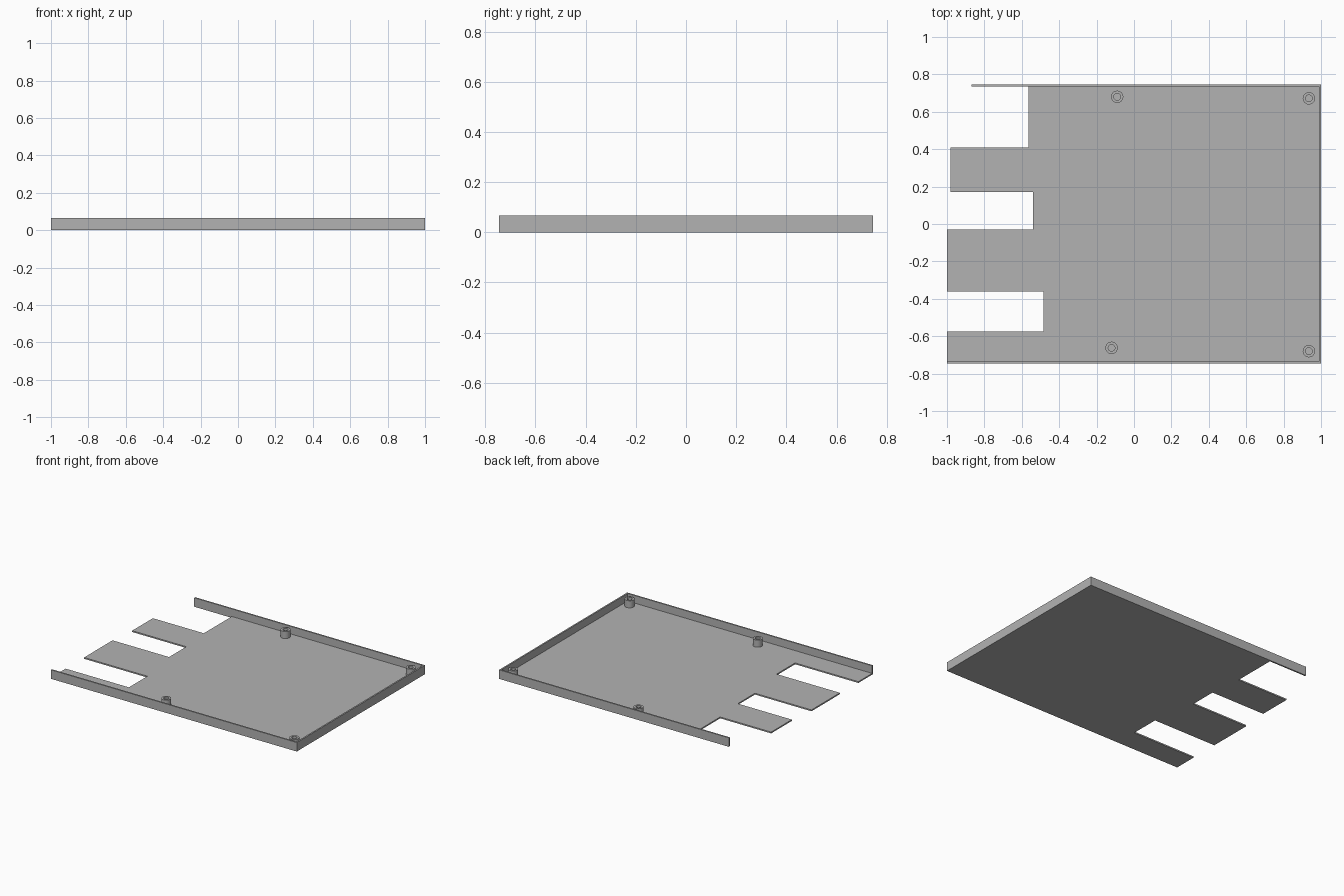
import bpy, bmesh
from math import tau, cos, sin

cube = bpy.data.objects.get("Cube")
if cube:
    bpy.data.objects.remove(cube, do_unlink=True)

grey = bpy.data.materials.new("mid grey")
grey.use_nodes = True
grey.diffuse_color = (0.45, 0.45, 0.45, 1)
grey.node_tree.nodes["Principled BSDF"].inputs["Base Color"].default_value = grey.diffuse_color

HEIGHT, FLOOR, WALL, EDGE = 0.066, 0.01, 0.011, 0.745


def finish(name, bm):
    bmesh.ops.recalc_face_normals(bm, faces=bm.faces)
    mesh = bpy.data.meshes.new(name)
    bm.to_mesh(mesh)
    bm.free()
    mesh.materials.append(grey)
    obj = bpy.data.objects.new(name, mesh)
    bpy.context.collection.objects.link(obj)
    return obj


def prism(name, outline, z0, z1):
    """Extrude a flat outline upwards."""
    bm = bmesh.new()
    face = bm.faces.new([bm.verts.new((x, y, z0)) for x, y in outline])
    top = bmesh.ops.extrude_face_region(bm, geom=[face])["geom"]
    verts = [v for v in top if isinstance(v, bmesh.types.BMVert)]
    bmesh.ops.translate(bm, verts=verts, vec=(0, 0, z1 - z0))
    return finish(name, bm)


def boss(name, x, y, outer=0.033, inner=0.018, top=0.062, sides=24):
    """Hollow screw post: rings joined into a closed tube."""
    profile = [(outer, FLOOR), (outer, top), (inner, top), (inner, FLOOR)]
    bm = bmesh.new()
    rings = [[bm.verts.new((x + r * cos(tau * i / sides), y + r * sin(tau * i / sides), z))
              for i in range(sides)] for r, z in profile]
    for k, a in enumerate(rings):
        b = rings[(k + 1) % len(rings)]
        for i in range(sides):
            j = (i + 1) % sides
            bm.faces.new((a[i], a[j], b[j], b[i]))
    obj = finish(name, bm)
    bpy.ops.object.select_all(action="DESELECT")
    obj.select_set(True)
    bpy.context.view_layer.objects.active = obj
    bpy.ops.object.shade_smooth_by_angle()


# Floor plate with three tabs cut into its right end
prism("floor_plate", [
    (1, -EDGE), (1, EDGE), (-0.565, EDGE), (-0.565, 0.41), (-0.98, 0.41), (-0.98, 0.17),
    (-0.54, 0.17), (-0.54, -0.03), (-1, -0.03), (-1, -0.36), (-0.485, -0.36),
    (-0.485, -0.575), (-1, -0.575), (-1, -EDGE)], 0, FLOOR)

# Rim walls as one strip around three sides; the back wall overhangs the floor
inner_y, inner_x = EDGE - WALL, 1 - WALL
prism("rim_wall", [
    (-1, -EDGE), (1, -EDGE), (1, EDGE), (-0.87, EDGE), (-0.87, inner_y),
    (inner_x, inner_y), (inner_x, -inner_y), (-1, -inner_y)], 0, HEIGHT)

# Screw posts
for name, x, y in [("back_right", -0.09, 0.68), ("back_left", 0.935, 0.672),
                   ("front_right", -0.12, -0.662), ("front_left", 0.935, -0.68)]:
    boss(name + "_screw_post", x, y)
